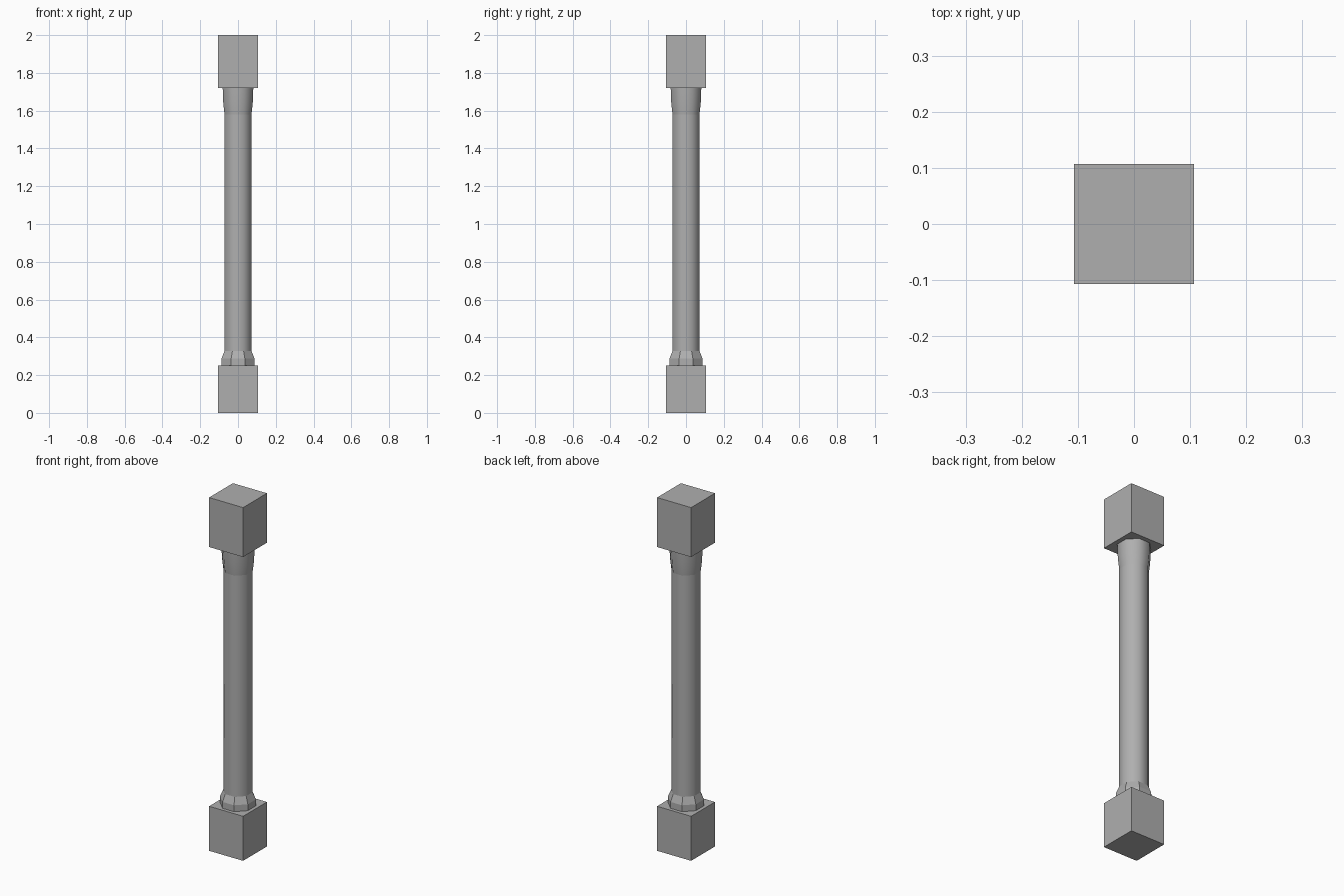
import bpy, bmesh, math

if "Cube" in bpy.data.objects:
    bpy.data.objects.remove(bpy.data.objects["Cube"])

SIDES = 8
FLAT = math.cos(math.pi / SIDES)  # profile radii are measured to the flats

stone = bpy.data.materials.new("dark_grey")
stone.diffuse_color = (0.43, 0.43, 0.43, 1)
stone.use_nodes = True
stone.node_tree.nodes["Principled BSDF"].inputs["Base Color"].default_value = stone.diffuse_color


def block(name, half, z0, z1):
    bpy.ops.mesh.primitive_cube_add(size=1, location=(0, 0, (z0 + z1) / 2))
    ob = bpy.context.object
    ob.name = name
    ob.scale = (2 * half, 2 * half, z1 - z0)
    bpy.ops.object.transform_apply(location=True, scale=True)
    ob.data.materials.append(stone)


def turned(name, profile, smooth):
    """Octagonal tube through (radius, z) points, flats facing the axes."""
    bm = bmesh.new()
    rings = []
    for r, z in profile:
        angles = [2 * math.pi * (i + 0.5) / SIDES for i in range(SIDES)]
        rings.append([bm.verts.new((r / FLAT * math.cos(a),
                                    r / FLAT * math.sin(a), z)) for a in angles])
    for low, high in zip(rings, rings[1:]):
        for i in range(SIDES):
            j = (i + 1) % SIDES
            face = bm.faces.new((low[i], low[j], high[j], high[i]))
            face.smooth = smooth
    me = bpy.data.meshes.new(name)
    bm.to_mesh(me)
    bm.free()
    me.materials.append(stone)
    bpy.context.collection.objects.link(bpy.data.objects.new(name, me))


# Square blocks at both ends
block("base_block", 0.1065, 0, 0.252)
block("top_block", 0.1065, 1.72, 2.0)

# Post: faceted base collar, straight shaft, flared neck
turned("base_collar", [(0.087, 0.252), (0.087, 0.288), (0.0715, 0.328)], False)
turned("shaft", [(0.0715, 0.328), (0.0715, 1.58)], True)
turned("flared_neck", [(0.0715, 1.58), (0.078, 1.64), (0.081, 1.72)], True)
